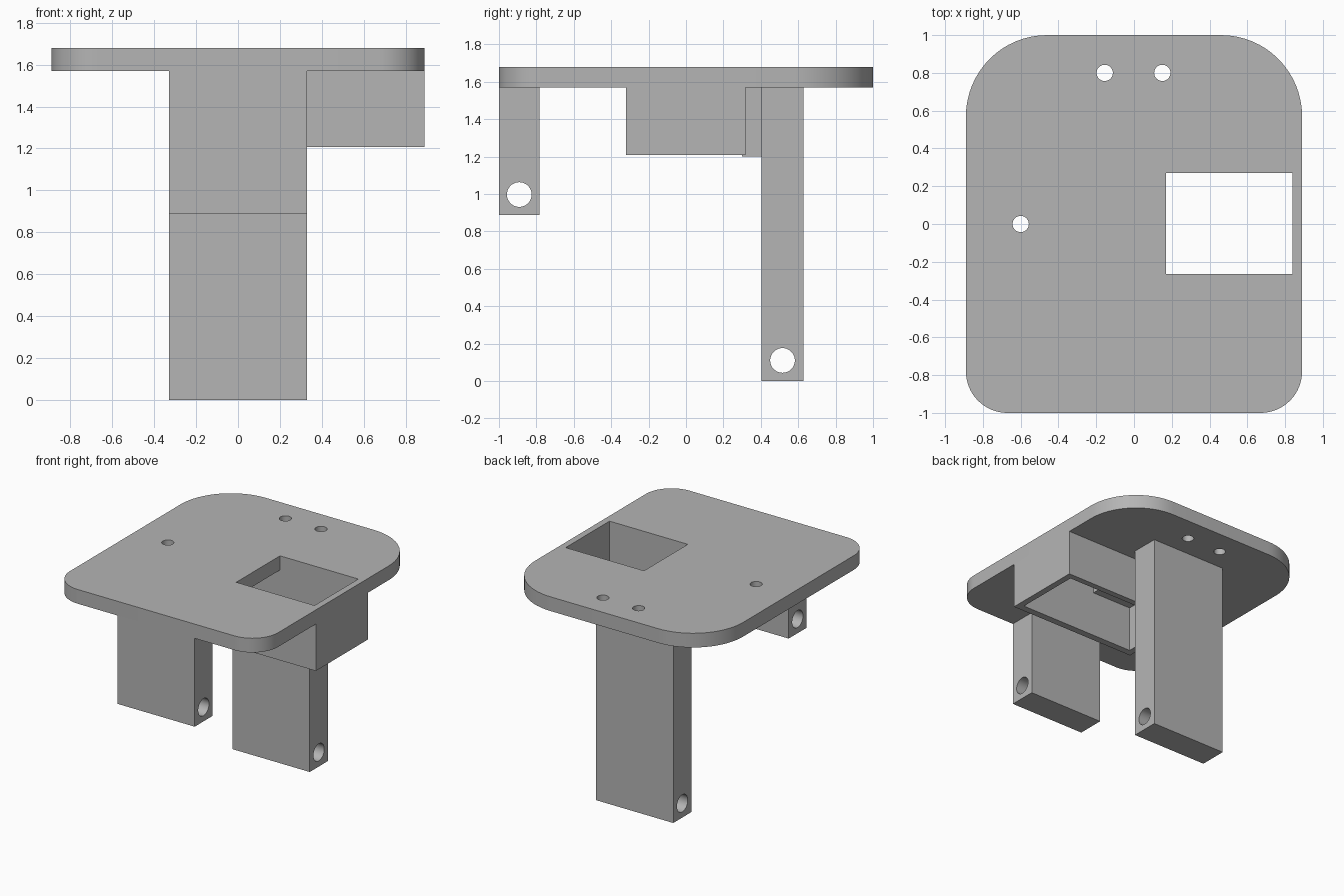
import bpy, bmesh
from math import radians, sin, cos
from mathutils import Matrix

default = bpy.data.objects.get("Cube")
if default:
    bpy.data.objects.remove(default, do_unlink=True)

grey = bpy.data.materials.new("plain grey")
grey.use_nodes = True
grey.diffuse_color = (0.46, 0.46, 0.46, 1)
grey.node_tree.nodes["Principled BSDF"].inputs["Base Color"].default_value = (0.46, 0.46, 0.46, 1)

PLATE_BOTTOM, PLATE_TOP = 1.57, 1.68


def finish(name, bm):
    bmesh.ops.recalc_face_normals(bm, faces=bm.faces)
    mesh = bpy.data.meshes.new(name)
    bm.to_mesh(mesh)
    bm.free()
    mesh.materials.append(grey)
    obj = bpy.data.objects.new(name, mesh)
    bpy.context.collection.objects.link(obj)
    return obj


def block(name, x, y, z):
    bm = bmesh.new()
    bmesh.ops.create_cube(bm, size=1)
    for v in bm.verts:
        v.co = [sum(r) / 2 + c * (r[1] - r[0]) for c, r in zip(v.co, (x, y, z))]
    return finish(name, bm)


def rod(name, centre, radius, length, axis="Z"):
    bm = bmesh.new()
    turn = Matrix.Rotation(radians(90), 4, "Y") if axis == "X" else Matrix()
    bmesh.ops.create_cone(bm, cap_ends=True, segments=48, radius1=radius, radius2=radius,
                          depth=length, matrix=Matrix.Translation(centre) @ turn)
    return finish(name, bm)


def cut(obj, *cutters):
    bpy.ops.object.select_all(action="DESELECT")
    bpy.context.view_layer.objects.active = obj
    obj.select_set(True)
    for cutter in cutters:
        cutter.hide_render = True
        mod = obj.modifiers.new("cut", "BOOLEAN")
        mod.operation, mod.solver, mod.object = "DIFFERENCE", "EXACT", cutter
        bpy.ops.object.modifier_apply(modifier=mod.name)
        bpy.data.objects.remove(cutter, do_unlink=True)
    bpy.ops.object.shade_smooth_by_angle(angle=radians(30))


# Top plate: wide rounded corners at the back, tighter ones at the front
bm = bmesh.new()
outline = []
for sx, sy, radius, start in ((1, 1, 0.43, 0), (-1, 1, 0.43, 90),
                              (-1, -1, 0.22, 180), (1, -1, 0.22, 270)):
    for i in range(17):
        a = radians(start + 90 * i / 16)
        outline.append(bm.verts.new((sx * (0.89 - radius) + radius * cos(a),
                                     sy * (1 - radius) + radius * sin(a), PLATE_BOTTOM)))
base = bm.faces.new(outline)
top = bmesh.ops.extrude_face_region(bm, geom=[base])["geom"]
bmesh.ops.translate(bm, vec=(0, 0, PLATE_TOP - PLATE_BOTTOM),
                    verts=[g for g in top if isinstance(g, bmesh.types.BMVert)])
plate = finish("top_plate", bm)

# Rectangular window and three screw holes
cut(plate, block("window_cutter", (0.17, 0.84), (-0.265, 0.27), (1.4, 1.8)),
    *[rod("screw_cutter", (x, y, 1.62), 0.043, 0.5)
      for x, y in ((-0.155, 0.8), (0.15, 0.8), (-0.6, 0))])

# Open-bottomed housing under the window, reaching below the solid plate
housing = block("housing", (-0.23, 0.89), (-0.32, 0.317), (1.208, PLATE_BOTTOM))
cut(housing, block("cavity_cutter", (-0.18, 0.84), (-0.265, 0.27), (1, 1.8)))

# Rib joining the housing to the back leg
block("connecting_rib", (-0.2, 0.2), (0.3, 0.41), (1.2, PLATE_BOTTOM))

# Legs with a cross hole near the foot
for name, y, foot in (("front_leg", (-1, -0.783), 0.887), ("back_leg", (0.405, 0.627), 0)):
    leg = block(name, (-0.33, 0.33), y, (foot, PLATE_BOTTOM))
    cut(leg, rod("pin_cutter", (0, sum(y) / 2, foot + 0.11), 0.066, 1, "X"))
